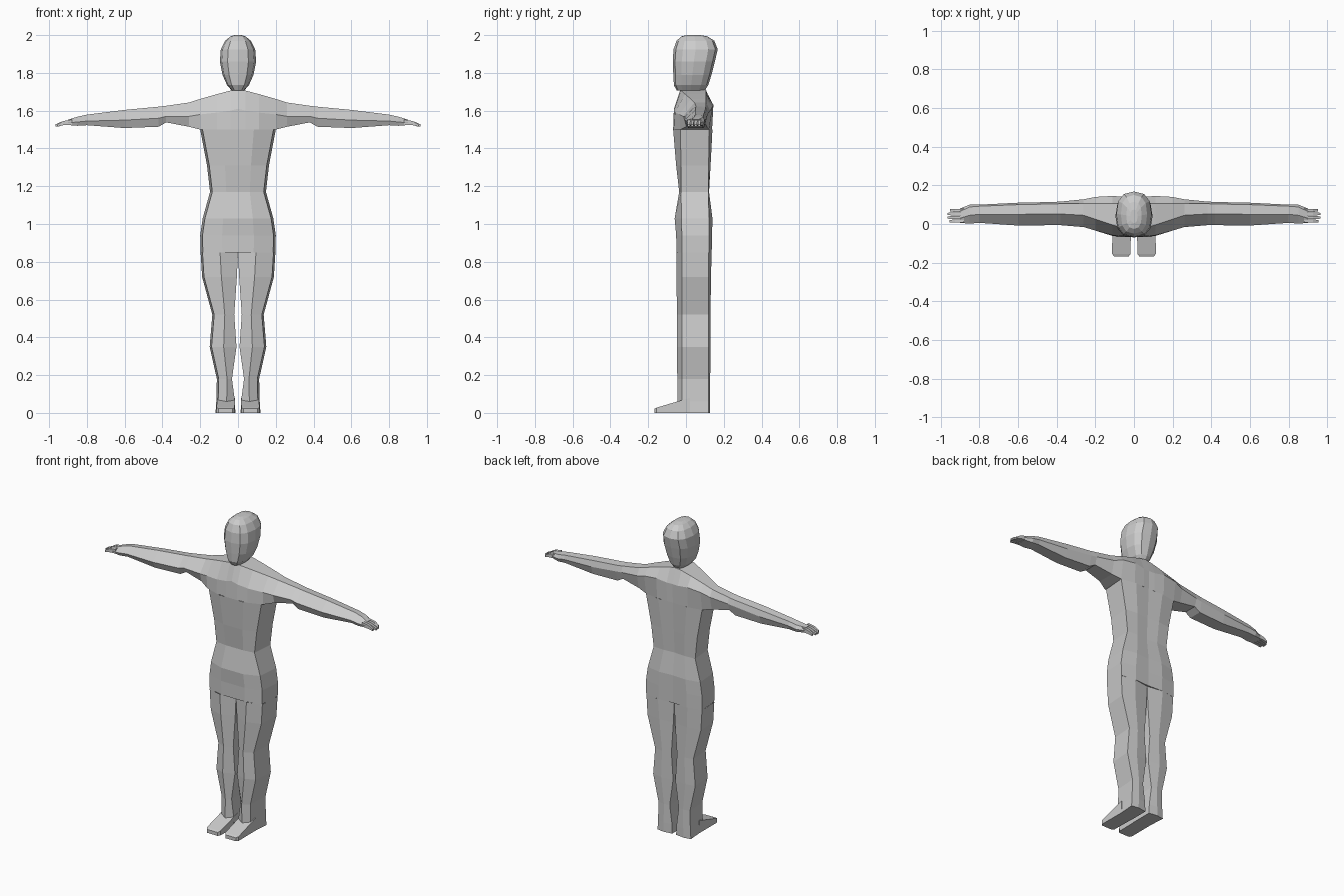
import bpy, bmesh, math

grey = bpy.data.materials.new("light grey")
grey.diffuse_color = (0.6, 0.6, 0.6, 1)


def loft(name, rings, caps=(True, True), mirror=False):
    """Skin a list of equal-length closed rings, optionally mirrored in x."""
    bm = bmesh.new()
    loops = [[bm.verts.new(p) for p in ring] for ring in rings]
    n = len(loops[0])
    for a, b in zip(loops, loops[1:]):
        for i in range(n):
            j = (i + 1) % n
            bm.faces.new((a[i], a[j], b[j], b[i]))
    if caps[0]:
        bm.faces.new(loops[0])
    if caps[1]:
        bm.faces.new(loops[-1])
    bmesh.ops.recalc_face_normals(bm, faces=bm.faces)
    # open tubes: make sure the normals point away from the axis
    if bm.calc_volume(signed=True) < 0:
        bmesh.ops.reverse_faces(bm, faces=bm.faces)
    me = bpy.data.meshes.new(name)
    bm.to_mesh(me)
    bm.free()
    me.materials.append(grey)
    ob = bpy.data.objects.new(name, me)
    bpy.context.collection.objects.link(ob)
    if mirror:
        ob.modifiers.new("mirror", 'MIRROR')
        ob.modifiers["mirror"].use_mirror_merge = False
    return ob


# Torso: z, half width, front y, side front y, side back y, back y
torso = []
for z, w, f, sf, sb, b in [
        (0.85, 0.198, -0.050, -0.022, 0.122, 0.136),
        (0.94, 0.200, -0.052, -0.022, 0.122, 0.138),
        (1.03, 0.187, -0.060, -0.024, 0.122, 0.140),
        (1.17, 0.148, -0.036, -0.026, 0.118, 0.122),
        (1.31, 0.164, -0.052, -0.026, 0.120, 0.130),
        (1.50, 0.200, -0.068, -0.030, 0.122, 0.140)]:
    half = [(0.42 * w, f), (w - 0.012, sf), (w, sb), (0.5 * w, b)]
    ring = [(x, y, z) for x, y in half] + [(0, b - 0.006, z)]
    ring += [(-x, y, z) for x, y in reversed(half)] + [(0, f, z)]
    torso.append(ring)
loft("torso", torso, (True, False))

# Legs: z, inner x, outer x, front ridge x, front y, back y
legs = []
for z, i, o, m, f, b in [
        (0.85, 0.000, 0.198, 0.095, -0.050, 0.136),
        (0.72, 0.006, 0.190, 0.088, -0.050, 0.132),
        (0.52, 0.020, 0.136, 0.070, -0.048, 0.130),
        (0.35, 0.008, 0.150, 0.076, -0.048, 0.130),
        (0.18, 0.032, 0.112, 0.058, -0.046, 0.128),
        (0.06, 0.016, 0.115, 0.060, -0.046, 0.128),
        (0.00, 0.014, 0.119, 0.062, -0.046, 0.128)]:
    legs.append([(i, -0.02, z), (m, f, z), (o - 0.01, -0.02, z),
                 (o, 0.12, z), (m + 0.01, b, z), (i, 0.12, z)])
loft("legs", legs, (False, True), mirror=True)

# Feet: wedges reaching forward from the ankles
feet = []
for y, i, o, top in [(0.02, 0.016, 0.112, 0.08), (-0.04, 0.016, 0.112, 0.062),
                     (-0.155, 0.018, 0.113, 0.028), (-0.168, 0.028, 0.102, 0.022)]:
    feet.append([(i, y, 0), (o, y, 0), (o, y, top), (i, y, top)])
loft("feet", feet, mirror=True)

# Shoulders and arms: x, then (y, z) of front low, front, top front,
# top back, back, back low
arm = []
for x, *pts in [
        (0.00, (-.068, 1.50), (-.064, 1.61), (-.030, 1.712), (.105, 1.712), (.138, 1.62), (.134, 1.50)),
        (0.04, (-.068, 1.50), (-.064, 1.60), (-.026, 1.706), (.105, 1.706), (.140, 1.62), (.138, 1.50)),
        (0.11, (-.062, 1.50), (-.058, 1.59), (-.005, 1.688), (.105, 1.688), (.145, 1.63), (.138, 1.50)),
        (0.20, (-.030, 1.50), (-.034, 1.58), (.025, 1.662), (.105, 1.662), (.140, 1.62), (.122, 1.50)),
        (0.26, (.000, 1.515), (-.016, 1.57), (.045, 1.643), (.105, 1.643), (.128, 1.60), (.110, 1.515)),
        (0.38, (.015, 1.538), (-.006, 1.57), (.052, 1.626), (.105, 1.622), (.116, 1.585), (.100, 1.538)),
        (0.42, (.012, 1.515), (-.006, 1.56), (.052, 1.621), (.104, 1.616), (.114, 1.58), (.098, 1.515)),
        (0.60, (.012, 1.508), (-.008, 1.55), (.050, 1.604), (.100, 1.598), (.110, 1.56), (.092, 1.508)),
        (0.80, (.018, 1.523), (.006, 1.545), (.050, 1.579), (.092, 1.575), (.100, 1.55), (.088, 1.523)),
        (0.85, (.012, 1.520), (.002, 1.540), (.045, 1.568), (.088, 1.564), (.100, 1.542), (.088, 1.520)),
        (0.90, (.010, 1.524), (.006, 1.536), (.030, 1.552), (.065, 1.552), (.080, 1.538), (.076, 1.524))]:
    arm.append([(x, y, z) for y, z in pts])
loft("shoulders_and_arms", arm, (False, True), mirror=True)

# Fingers: four short tapering bars on each hand
for k, tip in enumerate((0.955, 0.966, 0.964, 0.952)):
    y = 0.015 + 0.0185 * k
    rings = []
    for x, lo, hi, r in [(0.88, 1.526, 1.553, 0.0085), (0.925, 1.523, 1.545, 0.008),
                         (tip, 1.516, 1.528, 0.006)]:
        rings.append([(x, y - r, lo), (x, y + r, lo), (x, y + r, hi), (x, y - r, hi)])
    loft("finger_%d" % (k + 1), rings, mirror=True)

# Head: z, half width, front y, back y; rounded twelve-sided sections
head = []
for z, w, f, b in [
        (1.708, 0.034, -0.050, 0.100), (1.735, 0.058, -0.064, 0.118),
        (1.790, 0.082, -0.067, 0.135), (1.860, 0.096, -0.070, 0.153),
        (1.925, 0.091, -0.066, 0.168), (1.970, 0.068, -0.050, 0.150),
        (1.993, 0.040, -0.025, 0.115), (2.000, 0.018, 0.005, 0.075)]:
    ring = []
    for s in range(12):
        a = math.tau * s / 12
        c, d = math.cos(a), math.sin(a)
        px = math.copysign(abs(c) ** 0.8, c) * w
        py = math.copysign(abs(d) ** 0.8, d) * (b - f) / 2 + (b + f) / 2
        ring.append((px, py, z))
    head.append(ring)
loft("head", head)
